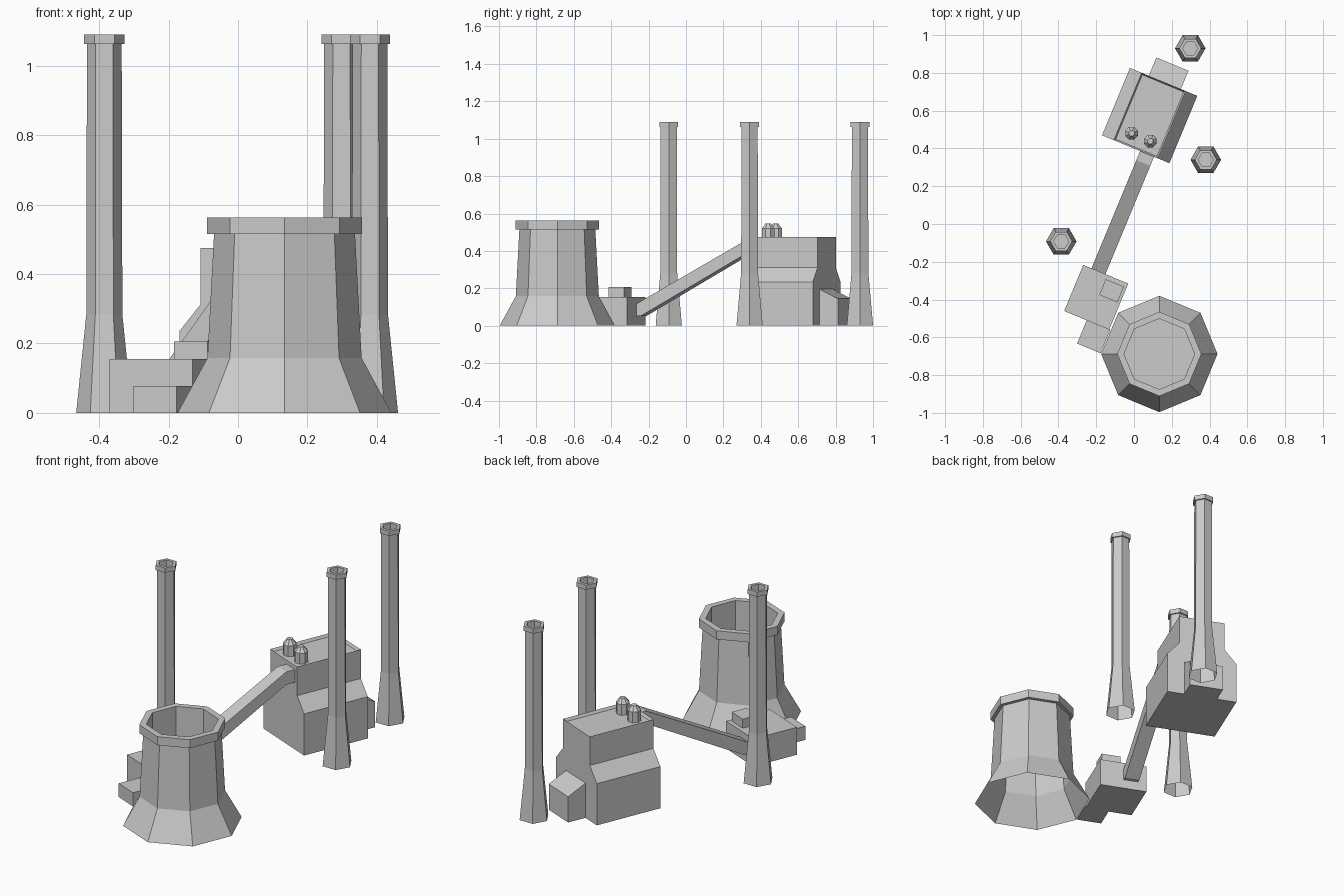
import bpy, bmesh, math
from mathutils import Matrix

if "Cube" in bpy.data.objects:
    bpy.data.objects.remove(bpy.data.objects["Cube"])

YAW = math.radians(-22.5)  # both buildings and the conveyor share this heading


def finish(bm, name, loc=(0, 0, 0), yaw=0.0, recalc=True):
    if recalc:
        bmesh.ops.recalc_face_normals(bm, faces=bm.faces)
    me = bpy.data.meshes.new(name)
    bm.to_mesh(me)
    bm.free()
    ob = bpy.data.objects.new(name, me)
    ob.matrix_world = Matrix.Translation(loc) @ Matrix.Rotation(yaw, 4, 'Z')
    bpy.context.collection.objects.link(ob)
    return ob


def lathe(name, profile, sides, loc, yaw=0.0):
    """Faceted turned shape; profile runs bottom-outside to the last ring, which is capped."""
    bm = bmesh.new()
    rings = []
    for r, z in profile:
        rings.append([bm.verts.new((r * math.cos(2 * math.pi * i / sides),
                                    r * math.sin(2 * math.pi * i / sides), z))
                      for i in range(sides)])
    for a, b in zip(rings, rings[1:]):
        for i in range(sides):
            j = (i + 1) % sides
            bm.faces.new((a[i], a[j], b[j], b[i]))
    bm.faces.new(rings[-1])
    return finish(bm, name, loc, yaw, recalc=False)


def prism(name, points, start, end, axis, loc, inset=None):
    """Extrude a (horizontal, z) outline along the local x or y axis."""
    bm = bmesh.new()

    def place(p, d):
        return (d, p[0], p[1]) if axis == 'x' else (p[0], d, p[1])
    a = [bm.verts.new(place(p, start)) for p in points]
    b = [bm.verts.new(place(p, end)) for p in points]
    n = len(points)
    for i in range(n):
        j = (i + 1) % n
        bm.faces.new((a[i], a[j], b[j], b[i]))
    bm.faces.new(a)
    bm.faces.new(b)
    bmesh.ops.recalc_face_normals(bm, faces=bm.faces)
    if inset:  # sunken roof behind a thin parapet
        roof = max(bm.faces, key=lambda f: f.calc_center_median().z)
        bmesh.ops.inset_individual(bm, faces=[roof], thickness=inset)
        bmesh.ops.translate(bm, verts=roof.verts, vec=(0, 0, -0.015))
    return finish(bm, name, loc, YAW)


def box(name, x0, x1, y0, y1, z0, z1, loc):
    return prism(name, [(x0, z0), (x1, z0), (x1, z1), (x0, z1)], y0, y1, 'y', loc)


# Cooling tower: flared octagonal shell, collar and sunken interior
lathe("cooling_tower", [(.308, 0), (.222, .158), (.203, .515), (.223, .515), (.223, .563),
                        (.187, .563), (.187, .30)], 8, (.134, -.688, 0))

# Three hexagonal chimneys
for i, (x, y) in enumerate([(.298, .93), (.38, .34), (-.385, -.092)]):
    lathe(f"chimney_{i + 1}", [(.081, 0), (.052, .283), (.05, 1.063), (.058, 1.063), (.058, 1.09),
                               (.04, 1.09), (.04, .98)], 6, (x, y, 0))

# Boiler house with stepped sides and parapet roof
MAIN = (.083, .574, 0)
half = [(.193, 0), (.193, .235), (.127, .312), (.127, .475)]
prism("boiler_house", half + [(-x, z) for x, z in reversed(half)], -.193, .193, 'y', MAIN, inset=.012)

# Lean-to annex behind it
prism("annex", [(.19, 0), (.298, 0), (.298, .145), (.19, .197)], -.085, .099, 'x', MAIN)

# Roof vents
for i, (x, y) in enumerate([(-.013, .48), (.087, .439)]):
    lathe(f"roof_vent_{i + 1}", [(.036, .455), (.036, .52), (.02, .54), (.016, .547)], 8, (x, y, 0), YAW)

# Inclined conveyor duct with level ends
prism("conveyor", [(-.875, .052), (-.84, .052), (-.245, .378), (-.19, .378),
                   (-.19, .45), (-.245, .45), (-.875, .112)], .025, .105, 'x', MAIN)

# Fuel house at the foot of the conveyor
LOW = (-.2, -.388, 0)
box("fuel_house", -.129, .129, -.132, .132, 0, .155, LOW)
box("fuel_house_porch", 0, .135, -.265, -.13, 0, .077, LOW)
box("fuel_house_roof_box", .01, .114, .018, .108, .153, .206, LOW)
